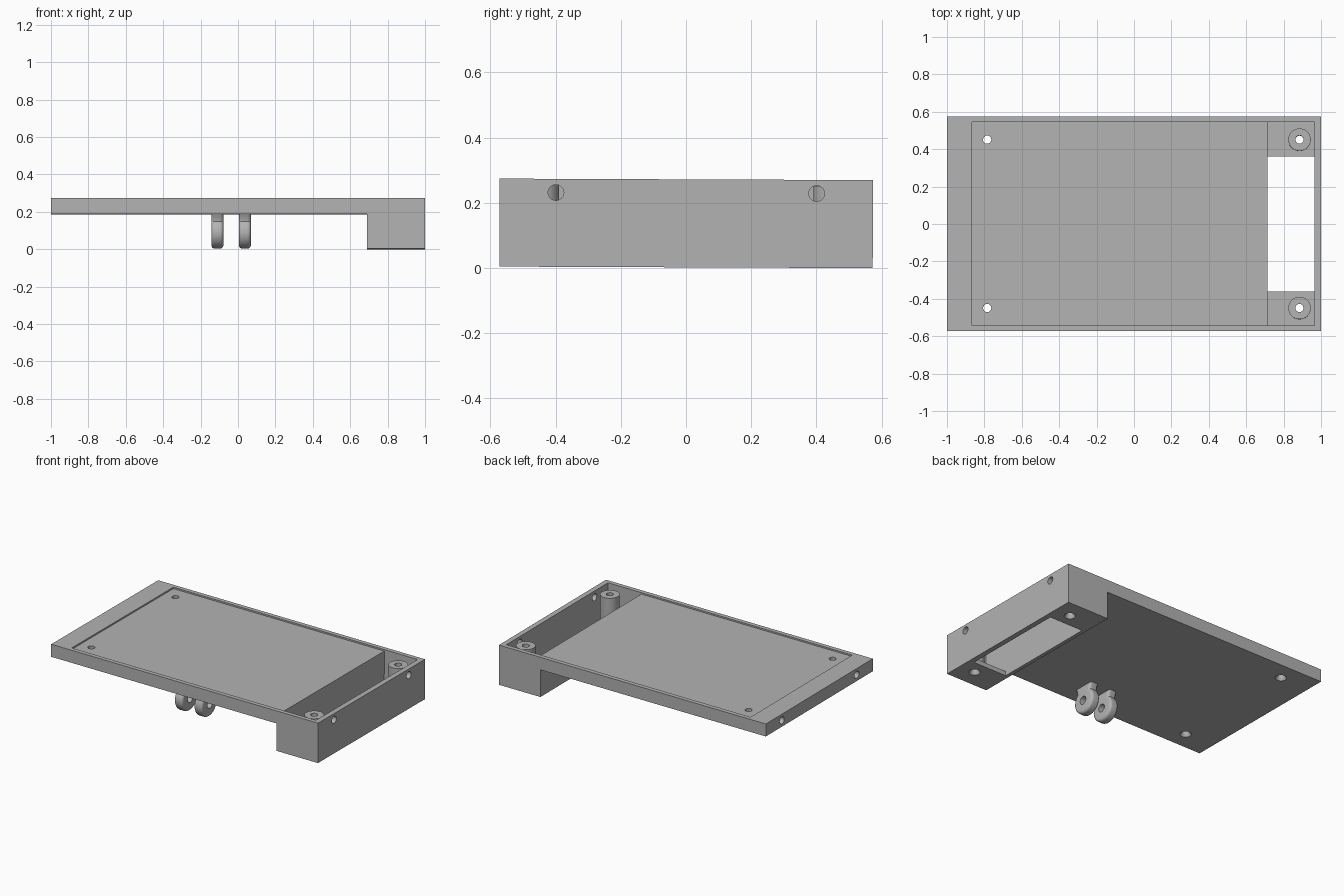
import bpy, bmesh, math
from mathutils import Matrix

cube = bpy.data.objects.get("Cube")
if cube:
    bpy.data.objects.remove(cube, do_unlink=True)

grey = bpy.data.materials.new("plain_grey")
grey.use_nodes = True
colour = (0.45, 0.45, 0.45, 1)
grey.diffuse_color = colour
grey.node_tree.nodes["Principled BSDF"].inputs["Base Color"].default_value = colour


def add_object(name, bm):
    bmesh.ops.recalc_face_normals(bm, faces=bm.faces[:])
    mesh = bpy.data.meshes.new(name)
    bm.to_mesh(mesh)
    bm.free()
    mesh.materials.append(grey)
    ob = bpy.data.objects.new(name, mesh)
    bpy.context.collection.objects.link(ob)
    return ob


def prism(name, outline, axis, low, high, bevel=0):
    """Extrude a closed outline along x or y; the outline gives the other two axes."""
    bm = bmesh.new()
    place = (lambda a, b: (low, a, b)) if axis == "x" else (lambda a, b: (a, low, b))
    base = bm.faces.new([bm.verts.new(place(a, b)) for a, b in outline])
    moved = bmesh.ops.extrude_face_region(bm, geom=[base])["geom"]
    shift = (high - low, 0, 0) if axis == "x" else (0, high - low, 0)
    bmesh.ops.translate(bm, vec=shift, verts=[g for g in moved if isinstance(g, bmesh.types.BMVert)])
    if bevel:
        rim = [e for e in bm.edges if any(len(f.verts) > 4 for f in e.link_faces)]
        bmesh.ops.bevel(bm, geom=rim, offset=bevel, segments=6, profile=0.5,
                        affect='EDGES', clamp_overlap=True)
    return add_object(name, bm)


def box(x0, x1, y, z0, z1):
    return prism("cutter", [(x0, z0), (x1, z0), (x1, z1), (x0, z1)], "y", -y, y)


def cylinder(name, centre, r1, r2, depth, axis="z"):
    bm = bmesh.new()
    turn = Matrix.Rotation(math.pi / 2, 4, "Y") if axis == "x" else Matrix()
    bmesh.ops.create_cone(bm, cap_ends=True, segments=40, radius1=r1, radius2=r2,
                          depth=depth, matrix=Matrix.Translation(centre) @ turn)
    return add_object(name, bm)


def cut(target, cutter):
    cutter.hide_render = True
    mod = target.modifiers.new("cut", 'BOOLEAN')
    mod.operation, mod.solver, mod.object = 'DIFFERENCE', 'EXACT', cutter
    bpy.context.view_layer.objects.active = target
    bpy.ops.object.modifier_apply(modifier=mod.name)
    bpy.data.objects.remove(cutter, do_unlink=True)


TOP, UNDER, FLOOR, HALF = 0.27, 0.185, 0.03, 0.573
RECESS = 0.26

# Tray body: thin plate with a deep box at one end
body = prism("tray_body", [(-1, UNDER), (0.69, UNDER), (0.69, 0), (1, 0), (1, TOP), (-1, TOP)],
             "y", -HALF, HALF)

# Shallow recess, deep pocket and the window through the pocket floor
cut(body, prism("cutter", [(-0.866, RECESS), (0.715, RECESS), (0.715, FLOOR), (0.965, FLOOR),
                           (0.965, 0.4), (-0.866, 0.4)], "y", -0.544, 0.544))
cut(body, box(0.715, 0.965, 0.36, -0.1, 0.1))
parts = [body]

for side in (-1, 1):
    y = side * 0.45
    # Screw holes, countersunk from below
    for x, base in ((-0.785, UNDER), (0.885, 0)):
        cut(body, cylinder("cutter", (x, y, 0.2), 0.022, 0.022, 0.6))
        cut(body, cylinder("cutter", (x, y, base + 0.005), 0.042, 0.022, 0.03))
    # Screw posts in the pocket
    post = cylinder("screw_post", (0.885, y, (FLOOR + 0.25) / 2), 0.06, 0.06, 0.25 - FLOOR)
    cut(post, cylinder("cutter", (0.885, y, 0.2), 0.022, 0.022, 0.6))
    parts.append(post)
    # Pin holes in both end walls
    for x in (-0.98, 1.0):
        cut(body, cylinder("cutter", (x, side * 0.4, 0.228), 0.024, 0.024, 0.18, "x"))

# Mounting lugs: rounded discs that flare out to the plate
angles = [math.radians(45 - i * 270 / 36) for i in range(37)]
disc = [(-0.4 + 0.085 * math.cos(a), 0.085 + 0.085 * math.sin(a)) for a in angles]
outline = disc + [(-0.463, 0.165), (-0.48, 0.195), (-0.32, 0.195), (-0.337, 0.165)]
for x in (-0.11, 0.037):
    lug = prism("mounting_lug", outline, "x", x - 0.032, x + 0.032, bevel=0.026)
    cut(lug, cylinder("cutter", (x, -0.4, 0.085), 0.027, 0.027, 0.3, "x"))
    parts.append(lug)

# Slight tilt of the whole tray, then smooth the round surfaces
tilt = Matrix.Translation((0, 0, 0.002)) @ Matrix.Rotation(-0.004, 4, "X")
bpy.ops.object.select_all(action='DESELECT')
for ob in parts:
    ob.data.transform(tilt)
    ob.select_set(True)
bpy.context.view_layer.objects.active = body
bpy.ops.object.shade_smooth_by_angle(angle=math.radians(35))
